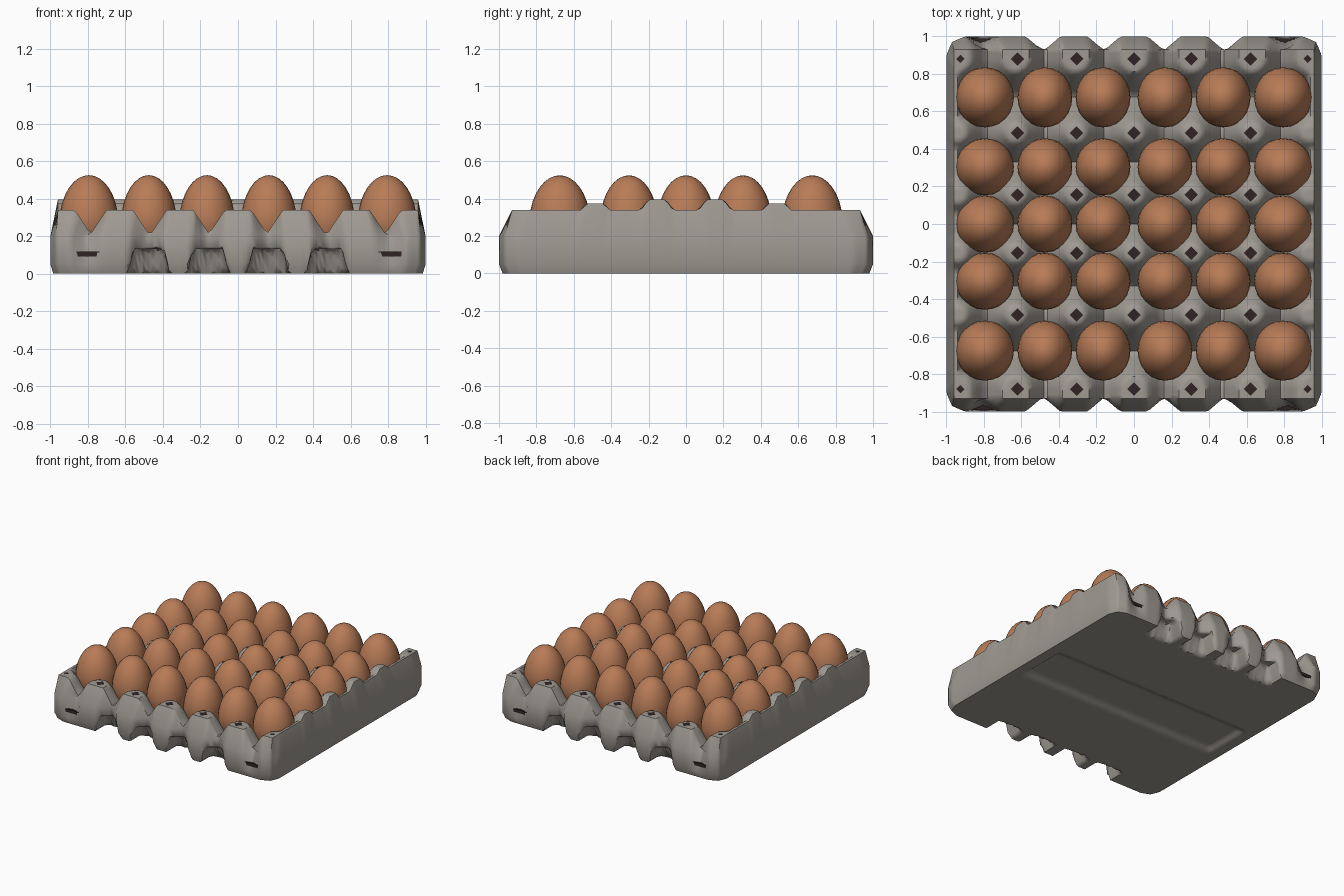
import bpy, bmesh, math

if "Cube" in bpy.data.objects:
    bpy.data.objects.remove(bpy.data.objects["Cube"])

def material(name, col):
    m = bpy.data.materials.new(name)
    m.diffuse_color = (*col, 1)
    m.use_nodes = True
    m.node_tree.nodes["Principled BSDF"].inputs["Base Color"].default_value = m.diffuse_color
    return m

PULP = material("grey pulp", (0.35, 0.325, 0.29))
SHELL = material("brown shell", (0.48, 0.20, 0.095))
DARK = material("dark hole", (0.03, 0.017, 0.017))

EGG_X = [-0.795, -0.475, -0.165, 0.165, 0.475, 0.795]
EGG_Y = [-0.675, -0.305, 0.0, 0.305, 0.675]
POST_X = [-0.94, -0.63, -0.31, 0, 0.31, 0.63, 0.94]
POST_Y = [-0.88, -0.485, -0.155, 0.155, 0.485, 0.88]

def clamp(v, a=0.0, b=1.0):
    return max(a, min(b, v))

def make(name, bm, mat, angle=None):
    me = bpy.data.meshes.new(name)
    bmesh.ops.recalc_face_normals(bm, faces=bm.faces)
    bm.to_mesh(me)
    bm.free()
    me.materials.append(mat)
    ob = bpy.data.objects.new(name, me)
    bpy.context.collection.objects.link(ob)
    if angle:
        bpy.ops.object.select_all(action='DESELECT')
        ob.select_set(True)
        bpy.context.view_layer.objects.active = ob
        bpy.ops.object.shade_smooth_by_angle(angle=math.radians(angle))
    return ob

def post_top(py):
    return 0.34 if abs(py) > 0.8 else 0.375 if abs(py) > 0.4 else 0.395

# height of the dimpled top: cones at the posts, ridges along the side walls
def top_z(x, y):
    z = max(0.1, 0.34 - 2.5 * max(0, 0.94 - abs(x)))
    for px in POST_X:
        if abs(x - px) > 0.26:
            continue
        for py in POST_Y:
            outer = abs(py) > 0.8
            dy = 0 if outer and abs(y) > 0.88 else y - py
            d = math.hypot(x - px, dy)
            z = max(z, post_top(py) - 1.5 * max(0, d - (0.07 if outer else 0.05)))
    return z

# how far the front/back wall bulges out at x
def bulge(x, low=False):
    if low and abs(x) > 0.62:
        return 1.0
    d = min(abs(x - p) for p in POST_X)
    return clamp((0.15 - d) / 0.08)

# underside: arches under the inner notches and a shallow central channel
def bottom_z(x, y):
    d = min(abs(abs(x) - 0.16), abs(abs(x) - 0.475))
    arch = 0.13 * clamp((0.11 - d) / 0.03) * clamp((abs(y) - 0.84) / 0.03)
    chan = 0.03 * clamp((0.22 - abs(y)) / 0.06) * clamp((0.9 - abs(x)) / 0.04)
    return max(arch, chan)

N = 96
bm = bmesh.new()
def corner(u, v):
    c = clamp((abs(u) + abs(v) - 1.9) / 0.1)
    return 1 - 0.03 * c

def p_top(u, v):
    x, y = 0.96 * u, 0.93 * v
    return (x, y, top_z(x, y))

def p_mid(u, v):
    x = u * corner(u, v)
    y = v * (0.93 + 0.07 * bulge(0.97 * u)) * corner(u, v)
    return (x, y, min(0.2, top_z(0.96 * u, 0.93 * v) - 0.015))

def p_low(u, v):
    x = u * corner(u, v)
    y = v * (0.93 + 0.07 * bulge(0.97 * u, True)) * corner(u, v)
    return (x, y, max(0.05, bottom_z(x, y) + 0.012))

def p_bot(u, v):
    x = 0.985 * u * corner(u, v)
    y = v * (0.92 + 0.06 * bulge(0.97 * u, True)) * corner(u, v)
    return (x, y, bottom_z(x, y))

# top and bottom sheets
def uv(i):
    return 2 * i / N - 1
sheets = []
for fn in (p_top, p_bot):
    g = [[bm.verts.new(fn(uv(i), uv(j))) for j in range(N + 1)] for i in range(N + 1)]
    for i in range(N):
        for j in range(N):
            bm.faces.new((g[i][j], g[i + 1][j], g[i + 1][j + 1], g[i][j + 1]))
    sheets.append(g)
# outer wall rings joining them
rim = ([(i, 0) for i in range(N)] + [(N, j) for j in range(N)] +
       [(i, N) for i in range(N, 0, -1)] + [(0, j) for j in range(N, 0, -1)])
rings = [[sheets[0][i][j] for i, j in rim]]
for fn in (p_mid, p_low):
    rings.append([bm.verts.new(fn(uv(i), uv(j))) for i, j in rim])
rings.append([sheets[1][i][j] for i, j in rim])
for a, b in zip(rings, rings[1:]):
    for k in range(len(rim)):
        m = (k + 1) % len(rim)
        bm.faces.new((a[k], a[m], b[m], b[k]))
make("egg_tray", bm, PULP, 50)

# eggs, slightly pointed at the top
for cx in EGG_X:
    for cy in EGG_Y:
        bm = bmesh.new()
        bmesh.ops.create_uvsphere(bm, u_segments=24, v_segments=16, radius=1)
        rx = 0.155 if abs(cx) > 0.6 else 0.146
        ry = 0.16 if abs(cy) > 0.5 else 0.152
        for v in bm.verts:
            x, y, z = v.co
            taper = 1 - 0.06 * max(0, z)
            v.co = (cx + x * rx * taper, cy + y * ry * taper,
                    0.30 + z * (0.225 if z > 0 else 0.2))
        make("egg", bm, SHELL, 60)

# dark openings in the post tops
bm = bmesh.new()
for px in POST_X:
    for py in POST_Y:
        if abs(px) > 0.9 and abs(py) < 0.8:
            continue
        r = 0.022 if abs(px) > 0.9 else 0.036
        z = post_top(py) + 0.003
        bm.faces.new([bm.verts.new((px * 0.985 + r * a, py + r * b, z))
                      for a, b in ((1, 0), (0, 1), (-1, 0), (0, -1))])
make("post_holes", bm, DARK)

# dark slits low on the front and back corner blocks
bm = bmesh.new()
for sx in (-1, 1):
    for sy in (-1, 1):
        res = bmesh.ops.create_cube(bm, size=1)
        for v in res["verts"]:
            x, y, z = v.co
            v.co = (sx * 0.78 + x * 0.2, sy * 0.975 + y * 0.03, 0.105 + z * 0.025)
make("wall_slits", bm, DARK)
